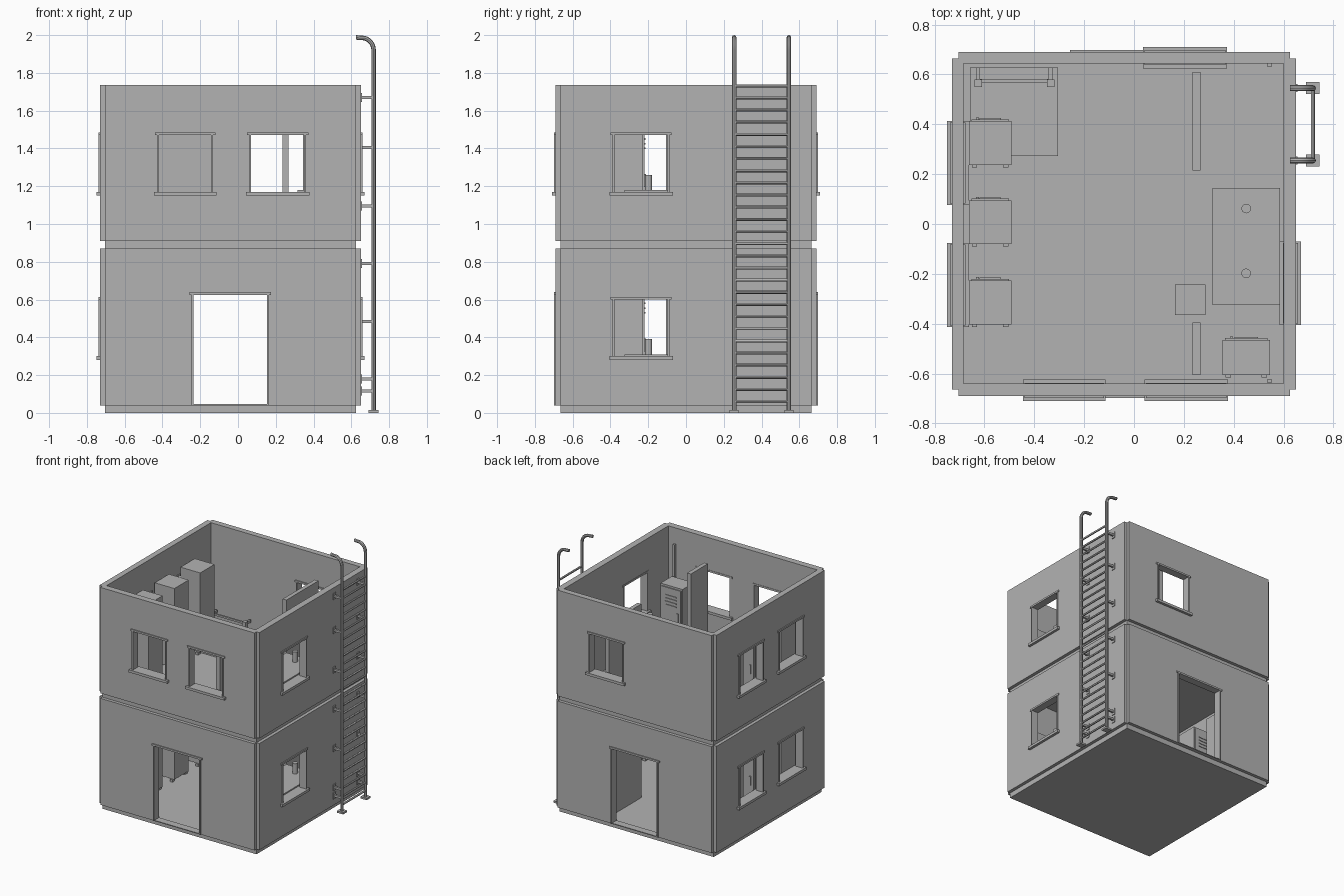
import bpy, bmesh
from mathutils import Matrix, Vector

cube = bpy.data.objects.get("Cube")
if cube:
    bpy.data.objects.remove(cube, do_unlink=True)

grey = bpy.data.materials.new("plain_grey")
grey.use_nodes = True
grey.diffuse_color = (0.45, 0.45, 0.45, 1)
grey.node_tree.nodes["Principled BSDF"].inputs["Base Color"].default_value = (0.45, 0.45, 0.45, 1)


def finish(name, bm):
    bmesh.ops.recalc_face_normals(bm, faces=bm.faces)
    mesh = bpy.data.meshes.new(name)
    bm.to_mesh(mesh)
    bm.free()
    mesh.materials.append(grey)
    obj = bpy.data.objects.new(name, mesh)
    bpy.context.collection.objects.link(obj)
    return obj


def add_box(bm, x, y, z):
    size = Vector((x[1] - x[0], y[1] - y[0], z[1] - z[0]))
    mid = Vector((sum(x), sum(y), sum(z))) / 2
    bmesh.ops.create_cube(bm, size=1, matrix=Matrix.Translation(mid) @ Matrix.Diagonal(size).to_4x4())


def boxes(name, parts):
    bm = bmesh.new()
    for p in parts:
        add_box(bm, *p)
    return finish(name, bm)


def span(c, half):
    return (c - half, c + half)


def cylinder(name, x, y, z, r, sides=24):
    bm = bmesh.new()
    bmesh.ops.create_cone(bm, cap_ends=True, segments=sides, radius1=r, radius2=r, depth=z[1] - z[0],
                          matrix=Matrix.Translation((x, y, sum(z) / 2)))
    obj = finish(name, bm)
    shade(obj)
    return obj


def shade(obj):
    bpy.ops.object.select_all(action='DESELECT')
    obj.select_set(True)
    bpy.context.view_layer.objects.active = obj
    bpy.ops.object.shade_smooth_by_angle()


# Plan of the building: core, cladding thickness and inner room
CX, CY, CLAD = (-0.705, 0.625), (-0.665, 0.665), 0.025
ROOM_X, ROOM_Y = (-0.685, 0.60), (-0.64, 0.645)
STOREY = 0.87


def wall_box(side, u, depth, z):
    """Box on a wall: u runs along the wall, depth outward from the outer face."""
    if side == "front":
        return (u, (-0.69 - depth[1], -0.69 - depth[0]), z)
    if side == "back":
        return (u, (0.69 + depth[0], 0.69 + depth[1]), z)
    if side == "right":
        return ((-0.73 - depth[1], -0.73 - depth[0]), u, z)
    return ((0.65 + depth[0], 0.65 + depth[1]), u, z)


def frame(name, side, u, z, t=0.01):
    d = (-0.053, 0.008)
    parts = [wall_box(side, (u[0], u[0] + t), d, z),
             wall_box(side, (u[1] - t, u[1]), d, z),
             wall_box(side, (u[0] - 0.012, u[1] + 0.012), d, (z[1] - t, z[1] + 0.004))]
    boxes(name, parts)


# Openings: doors below, windows in both storeys
WIN_Z = (0.30, 0.61)
DOOR = (-0.245, 0.163)
side_windows = [("right", (-0.395, -0.095)), ("right", (0.095, 0.395)), ("left", (-0.388, -0.088))]
upper_windows = [("front", (-0.428, -0.132)), ("front", (0.06, 0.36)), ("back", (0.055, 0.355))]


def walls(name, level, z, windows, doors):
    (x0, x1), (y0, y1), c = CX, CY, CLAD
    plan = [(x0, y0 - c), (x1, y0 - c), (x1, y0), (x1 + c, y0), (x1 + c, y1), (x1, y1),
            (x1, y1 + c), (x0, y1 + c), (x0, y1), (x0 - c, y1), (x0 - c, y0), (x0, y0)]
    bm = bmesh.new()
    face = bm.faces.new([bm.verts.new((x, y, z[0])) for x, y in plan])
    up = bmesh.ops.extrude_face_region(bm, geom=[face])["geom"]
    bmesh.ops.translate(bm, vec=(0, 0, z[1] - z[0]), verts=[v for v in up if isinstance(v, bmesh.types.BMVert)])
    obj = finish(name, bm)
    wz = (WIN_Z[0] + level, WIN_Z[1] + level)
    cuts = [[(ROOM_X, ROOM_Y, (z[0] - 0.1, z[1] + 0.1))]]
    cuts.append([wall_box(s, u, (-0.1, 0.1), wz) for s, u in windows]
                + [wall_box(s, DOOR, (-0.1, 0.1), (z[0] - 0.1, 0.635)) for s in doors])
    for parts in cuts:
        cutter = boxes("opening_cutter", parts)
        cutter.hide_render = True
        mod = obj.modifiers.new("openings", 'BOOLEAN')
        mod.operation, mod.solver, mod.object = 'DIFFERENCE', 'EXACT', cutter
        bpy.context.view_layer.objects.active = obj
        bpy.ops.object.modifier_apply(modifier=mod.name)
        bpy.data.objects.remove(cutter, do_unlink=True)
    # Frames and sills
    for i, (s, u) in enumerate(windows):
        tag = f"{name}_{s}_window_{i}"
        frame(tag + "_frame", s, u, wz)
        boxes(tag + "_sill", [wall_box(s, (u[0] - 0.018, u[1] + 0.018), (-0.067, 0.02), (wz[0] - 0.02, wz[0]))])
    for s in doors:
        frame(f"{s}_door_frame", s, DOOR, (z[0], 0.635))
        boxes(f"{s}_door_threshold", [wall_box(s, DOOR, (-0.053, 0.004), (z[0], z[0] + 0.006))])


boxes("base_slab", [(CX, CY, (0, 0.04))])
boxes("middle_slab", [(CX, CY, (0.87, 0.91))])
walls("ground_walls", 0, (0.04, 0.87), side_windows, ["front", "back"])
walls("upper_walls", STOREY, (0.91, 1.735), side_windows + upper_windows, [])


def locker(name, x, y, floor, height):
    foot, top = floor + 0.02, floor + height
    w, d = x[1] - x[0], y[1]
    parts = [(x, y, (foot, top)),
             ((x[0] + 0.01, x[1] - 0.01), (d, d + 0.007), (foot + 0.015, top - 0.015)),
             (span(x[0] + 0.035, 0.006), (d + 0.007, d + 0.014), span(floor + height * 0.5, 0.035))]
    # Louvres on the door
    for i in range(4):
        parts.append(((x[0] + w * 0.25, x[1] - w * 0.25), (d + 0.007, d + 0.012),
                      span(top - 0.075 - i * 0.025, 0.004)))
    # Feet
    for fx in (x[0] + 0.022, x[1] - 0.022):
        for fy in ((y[0] - 0.01, y[0] + 0.02), (d - 0.03, d)):
            parts.append((span(fx, 0.011), fy, (floor, foot)))
    boxes(name, parts)


def table(name, x, y, floor, top, thick, leg):
    parts = [(x, y, (top - thick, top))]
    for lx in (x[0], x[1] - leg):
        for ly in (y[0], y[1] - leg):
            parts.append(((lx, lx + leg), (ly, ly + leg), (floor, top - thick)))
    boxes(name, parts)


# Same furniture on each storey
for label, floor in (("ground", 0.04), ("upper", 0.91)):
    for i, y in enumerate((-0.315, 0.007, 0.325)):
        locker(f"{label}_tall_locker_{i}", (-0.662, -0.492), span(y, 0.088), floor, 0.64)
    locker(f"{label}_short_locker", (0.356, 0.545), (-0.605, -0.465), floor, 0.46)
    for part, y in (("front", (-0.605, -0.395)), ("back", (0.215, 0.61))):
        boxes(f"{label}_{part}_partition", [((0.235, 0.267), y, (floor, floor + 0.64))])
    for part, y in (("front", -0.63), ("back", 0.637)):
        boxes(f"{label}_{part}_pole", [(span(0.543, 0.008), span(y, 0.008), (floor, floor + 0.70))])
    table(f"{label}_table", (0.315, 0.585), (-0.325, 0.145), floor, floor + 0.27, 0.02, 0.025)
    for i, y in enumerate((-0.198, 0.062)):
        cylinder(f"{label}_bottle_{i}", 0.45, y, (floor + 0.27, floor + 0.35), 0.019)
    table(f"{label}_stool", (0.164, 0.286), (-0.365, -0.243), floor, floor + 0.15, 0.02, 0.018)
    # Low platform with a rail at the back
    boxes(f"{label}_platform", [((-0.658, -0.305), (0.272, 0.627), (floor, floor + 0.02))])
    rail = [((-0.63, -0.33), span(0.575, 0.007), span(floor + 0.16, 0.007))]
    for x in (-0.625, -0.335):
        rail += [(span(x, 0.015), span(0.565, 0.015), (floor, floor + 0.18)),
                 (span(x, 0.008), (0.57, 0.627), span(floor + 0.16, 0.01))]
    boxes(f"{label}_back_rail", rail)

# Outside ladder: bent rails, feet and wall brackets
RAIL_X = 0.718
for label, y in (("front", 0.255), ("back", 0.545)):
    curve = bpy.data.curves.new(f"ladder_{label}_rail", 'CURVE')
    curve.dimensions = '3D'
    curve.bevel_depth, curve.bevel_resolution, curve.use_fill_caps = 0.012, 2, True
    curve.resolution_u = 8
    sp = curve.splines.new('BEZIER')
    sp.bezier_points.add(3)
    for p, (x, z, dx, dz) in zip(sp.bezier_points, ((RAIL_X, 0.01, 0, 0.1), (RAIL_X, 1.92, 0, 0.035),
                                                    (0.66, 1.985, -0.03, 0), (0.625, 1.988, -0.01, 0))):
        p.co = (x, y, z)
        p.handle_left, p.handle_right = (x - dx, y, z - dz), (x + dx, y, z + dz)
    curve.materials.append(grey)
    rail = bpy.data.objects.new(curve.name, curve)
    bpy.context.collection.objects.link(rail)
    bpy.ops.object.select_all(action='DESELECT')
    rail.select_set(True)
    bpy.context.view_layer.objects.active = rail
    bpy.ops.object.convert(target='MESH')
    shade(bpy.context.object)
    boxes(f"ladder_{label}_foot", [(span(RAIL_X, 0.027), span(y, 0.024), (0, 0.014))])
    brackets = []
    for z in (0.115, 0.18, 0.485, 0.79, 1.095, 1.405, 1.67):
        brackets += [((0.65, 0.71), span(y, 0.008), span(z, 0.008)),
                     ((0.648, 0.656), span(y, 0.016), span(z, 0.024))]
    boxes(f"ladder_{label}_brackets", brackets)

# Rungs
bm = bmesh.new()
for i in range(27):
    bmesh.ops.create_cone(bm, cap_ends=True, segments=12, radius1=0.008, radius2=0.008, depth=0.29,
                          matrix=Matrix.Translation((RAIL_X, 0.40, 0.06 + i * 0.0643)) @ Matrix.Rotation(1.5708, 4, 'X'))
shade(finish("ladder_rungs", bm))
